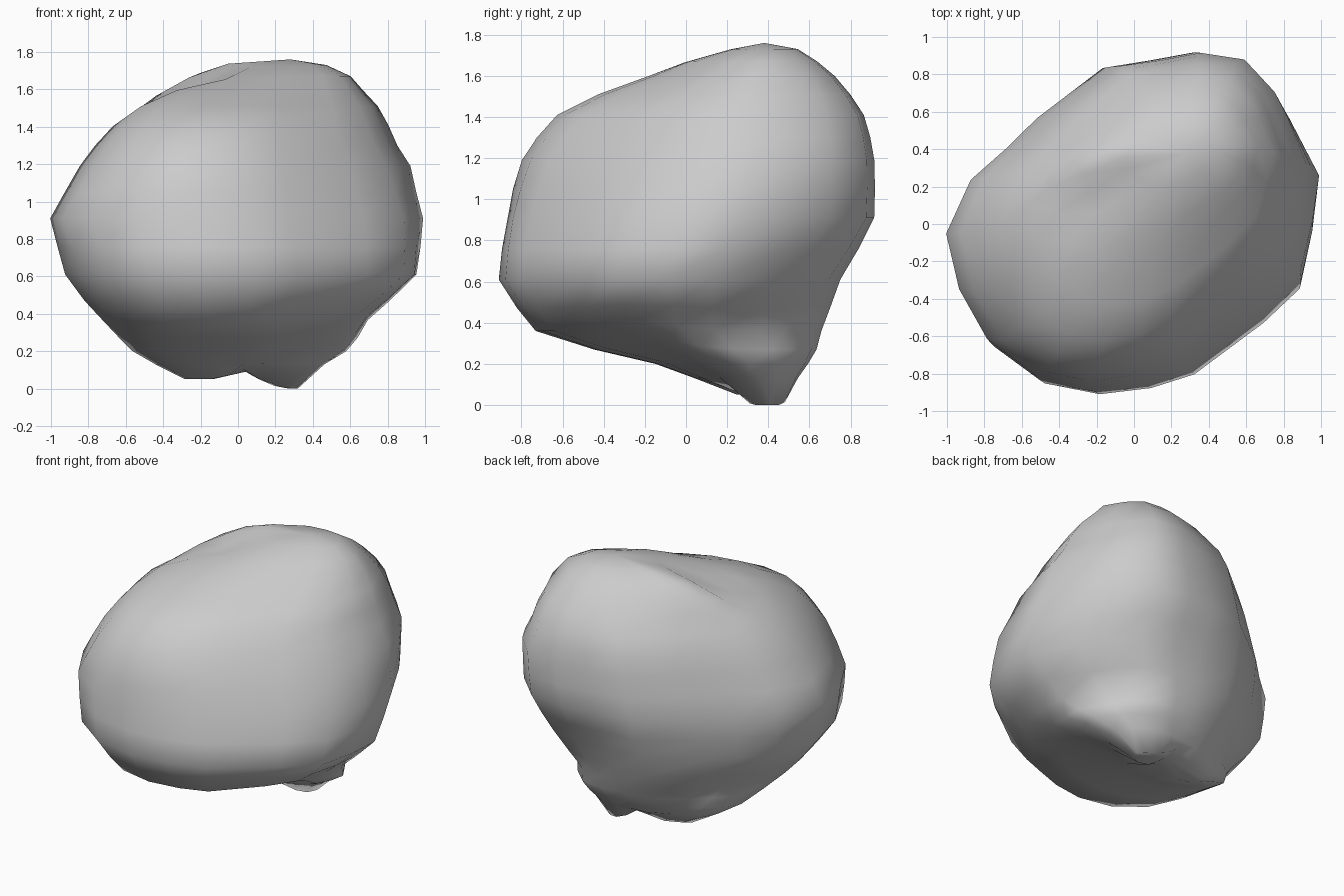
import bpy, bmesh
from math import exp

# Plan outline of the boulder, seen from above
outline = [(-1, -.06), (-.93, -.36), (-.78, -.63), (-.53, -.82), (-.23, -.9),
           (.05, -.88), (.3, -.8), (.7, -.5), (.91, -.3), (.97, -.02),
           (1, .23), (.83, .55), (.74, .69), (.56, .87), (.3, .91),
           (.08, .87), (-.17, .83), (-.52, .56), (-.68, .4), (-.87, .23)]

# Sections: z, xmin, xmax, ymin, ymax, front-right squeeze, back-left squeeze
sections = [(.05, -.29, .33, .24, .48, .9, .9), (.13, -.44, .47, .04, .54, .95, 1),
            (.20, -.56, .58, -.15, .59, 1, 1.02), (.27, -.62, .64, -.45, .63, 1, 1.08),
            (.36, -.69, .71, -.72, .67, 1, 1.13), (.47, -.78, .83, -.81, .71, 1, 1.17),
            (.61, -.88, .97, -.90, .76, 1, 1.16), (.76, -.94, .99, -.895, .84, .98, 1.08),
            (.91, -1, 1, -.88, .905, .96, 1), (1.05, -.91, .98, -.87, .90, .89, 1.02),
            (1.19, -.82, .96, -.84, .89, .83, 1.04), (1.30, -.74, .89, -.77, .87, .81, 1.04),
            (1.41, -.65, .84, -.67, .84, .80, 1.02), (1.51, -.55, .78, -.46, .78, .81, .96),
            (1.60, -.44, .69, -.20, .71, .83, .92), (1.67, -.26, .62, -.02, .63, .86, .95),
            (1.73, -.05, .48, .20, .54, .9, 1)]


def sculpt(x, y, z):
    # valley across the top, with a shoulder behind it
    if z > 1.2:
        z -= .07 * exp(-((y - .12) / .12) ** 2 - ((x + .3) / .3) ** 2)
        z += .025 * exp(-((y - .42) / .14) ** 2 - ((x + .25) / .2) ** 2)
    # recess under the right side
    if z < .5:
        z += .06 * exp(-((x - .52) / .25) ** 2 - ((y + .18) / .24) ** 2)
    # notch between the two feet, right foot lowest
    if z < .12:
        z += .06 * exp(-((x - .03) / .08) ** 2) - .05 * max(0, min(1, x / .27))
    return x, y, max(z, 0)


bm = bmesh.new()
rings = []
for z, x0, x1, y0, y1, kp, km in sections:
    ring = []
    for px, py in outline:
        dx, dy = px * (x1 - x0) / 2, py / .905 * (y1 - y0) / 2
        u, v = (dx + dy) / 2, (dx - dy) / 2
        u *= 1 + (1 - kp) * .2
        if v > 0:
            v *= kp
        else:
            v *= 1 + (km - 1) * min(1, ((px - py) / 1.08) ** 4)
        # lower parts of the two long ends lean towards the front left
        if .3 < z < .9:
            u -= .07 * max(0, px * py) * min(1, (.9 - z) / .25)
        ring.append(bm.verts.new(sculpt((x0 + x1) / 2 + u + v, (y0 + y1) / 2 + u - v, z)))
    rings.append(ring)

# Skin between sections
n = len(outline)
for a, b in zip(rings, rings[1:]):
    for i in range(n):
        j = (i + 1) % n
        bm.faces.new((a[i], a[j], b[j], b[i]))

# Closing poles
bottom = bm.verts.new((.04, .35, .09))
top = bm.verts.new((.28, .38, 1.76))
for i in range(n):
    j = (i + 1) % n
    bm.faces.new((bottom, rings[0][j], rings[0][i]))
    bm.faces.new((top, rings[-1][i], rings[-1][j]))
bmesh.ops.recalc_face_normals(bm, faces=bm.faces)
for f in bm.faces:
    f.smooth = True

mesh = bpy.data.meshes.new("boulder")
bm.to_mesh(mesh)
bm.free()
boulder = bpy.data.objects.new("boulder", mesh)
bpy.context.collection.objects.link(boulder)
